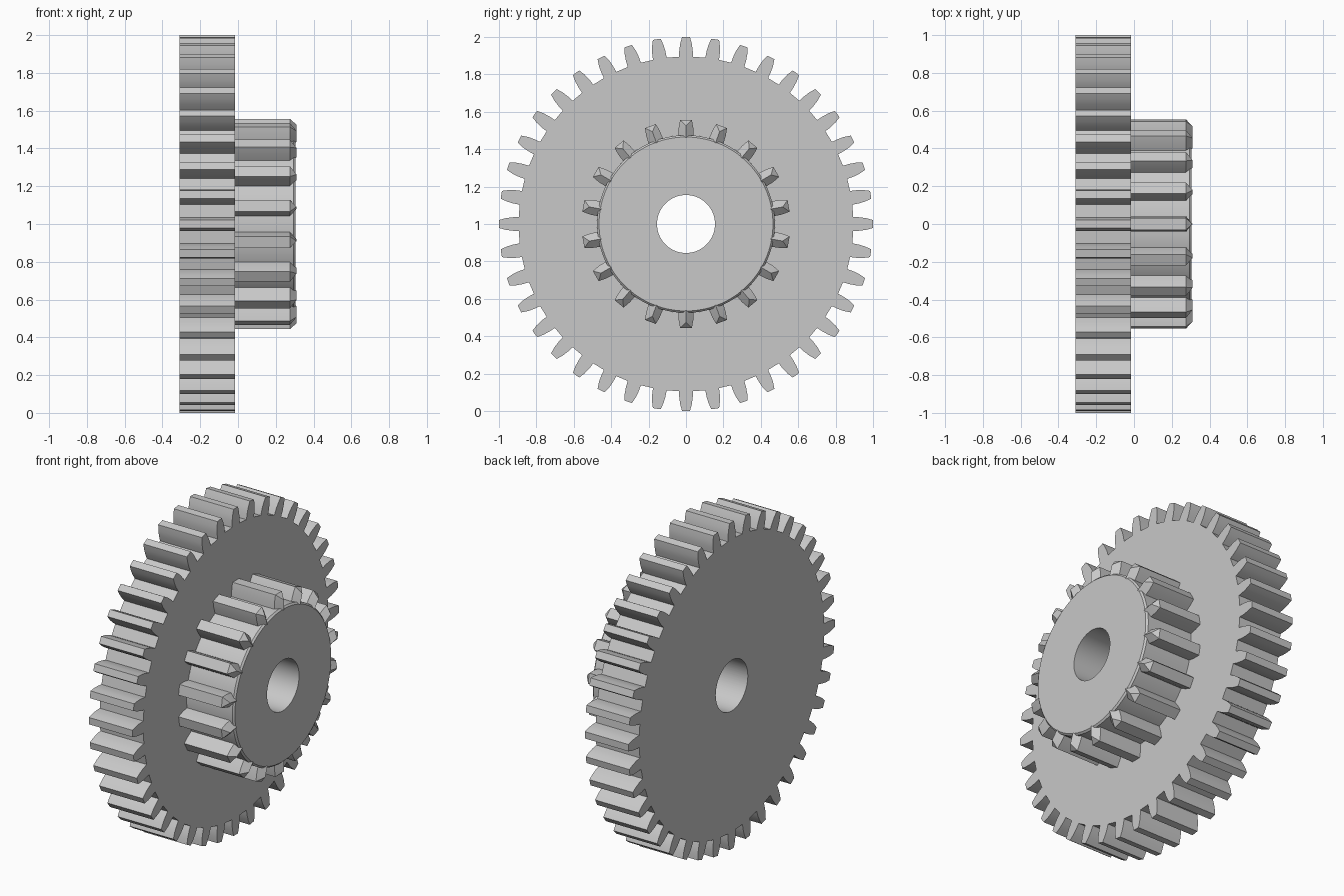
import bpy
import bmesh
from math import sin, cos, pi, radians, asin

if "Cube" in bpy.data.objects:
    bpy.data.objects.remove(bpy.data.objects["Cube"])

BACK, JOINT, FRONT = -0.31, -0.015, 0.305
BORE, HUB = 0.155, 0.475

steel = bpy.data.materials.new("plain_grey")
steel.use_nodes = True
grey = (0.58, 0.58, 0.58, 1)
steel.diffuse_color = grey
steel.node_tree.nodes["Principled BSDF"].inputs["Base Color"].default_value = grey


def place(x, r, a):
    """Point at radius r and angle a (from the top) around the axle."""
    return (x, r * sin(a), 1 + r * cos(a))


def finish(name, bm):
    bmesh.ops.recalc_face_normals(bm, faces=bm.faces)
    mesh = bpy.data.meshes.new(name)
    bm.to_mesh(mesh)
    bm.free()
    mesh.materials.append(steel)
    ob = bpy.data.objects.new(name, mesh)
    bpy.context.collection.objects.link(ob)
    bpy.ops.object.select_all(action='DESELECT')
    ob.select_set(True)
    bpy.context.view_layer.objects.active = ob
    bpy.ops.object.shade_smooth_by_angle(angle=radians(15))
    return ob


def skin(name, loops):
    """Join successive closed loops of equal length with quads."""
    bm = bmesh.new()
    rings = [[bm.verts.new(p) for p in loop] for loop in loops]
    n = len(rings[0])
    for a, b in zip(rings, rings[1:]):
        for i in range(n):
            j = (i + 1) % n
            bm.faces.new((a[i], a[j], b[j], b[i]))
    return finish(name, bm)


# Large wheel: tooth outline as (radius, angle) pairs
TEETH = 40
flank = [(0.895, 0.037), (0.93, 0.036), (0.965, 0.031), (1.0, 0.021)]
half = [(r, asin(w / r)) for r, w in flank]
tooth = [(r, -a) for r, a in half] + [(r, a) for r, a in reversed(half)]
outline = [(r, a + 2 * pi * k / TEETH) for k in range(TEETH) for r, a in tooth]


def wheel_loop(x, radius=None):
    return [place(x, radius or r, a) for r, a in outline]


skin("large_gear_wheel", [
    wheel_loop(JOINT, HUB), wheel_loop(JOINT), wheel_loop(BACK),
    wheel_loop(BACK, BORE), wheel_loop(JOINT, BORE)])


# Pinion hub with a small edge chamfer and the axle bore
def circle(x, r, n=90):
    return [place(x, r, 2 * pi * k / n) for k in range(n)]


skin("pinion_hub", [
    circle(JOINT, HUB), circle(FRONT - 0.01, HUB), circle(FRONT, HUB - 0.01),
    circle(FRONT, BORE), circle(JOINT, BORE)])

# Pinion teeth, each ending in a hipped point
PINION_TEETH = 18
section = [(0.462, -0.041), (0.515, -0.039), (0.557, -0.031),
           (0.557, 0.031), (0.515, 0.039), (0.462, 0.041)]
bm = bmesh.new()
for k in range(PINION_TEETH):
    turn = 2 * pi * k / PINION_TEETH

    def vert(x, r, w):
        return bm.verts.new((x, r * sin(turn) + w * cos(turn),
                             1 + r * cos(turn) - w * sin(turn)))

    rear = [vert(JOINT, r, w) for r, w in section]
    end = [vert(0.275, r, w) for r, w in section]
    apex, heel = vert(0.31, 0.525, 0), vert(0.31, 0.462, 0)
    for i in range(5):
        bm.faces.new((rear[i], rear[i + 1], end[i + 1], end[i]))
    for i in (1, 2, 3):
        bm.faces.new((end[i], end[i + 1], apex))
    bm.faces.new((end[0], end[1], apex, heel))
    bm.faces.new((end[4], end[5], heel, apex))
finish("pinion_teeth", bm)
